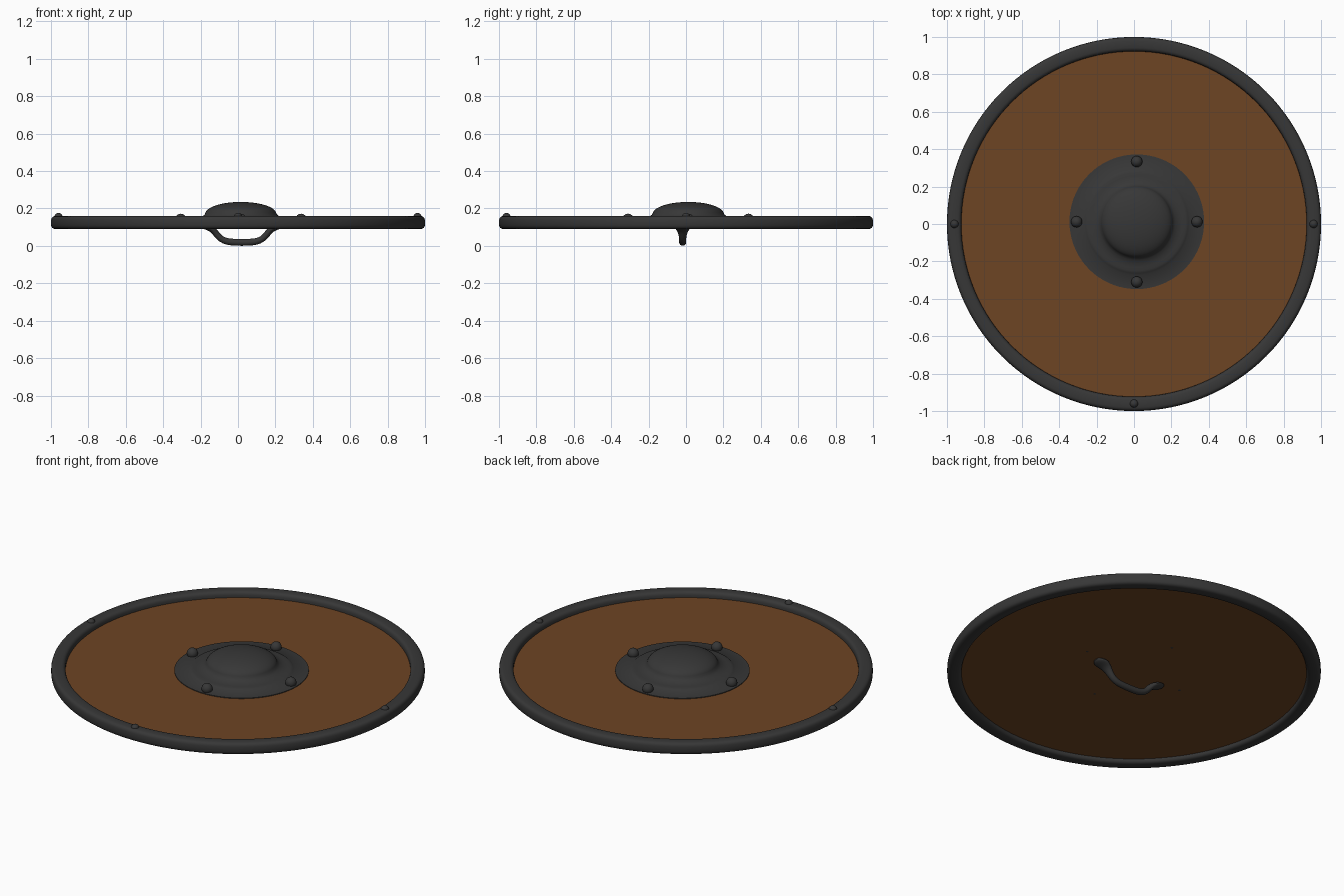
import bpy, bmesh, math
from mathutils import Vector

if "Cube" in bpy.data.objects:
    bpy.data.objects.remove(bpy.data.objects["Cube"])


def material(name, rgb):
    m = bpy.data.materials.new(name)
    m.diffuse_color = (*rgb, 1)
    m.use_nodes = True
    m.node_tree.nodes["Principled BSDF"].inputs["Base Color"].default_value = m.diffuse_color
    return m


WOOD = material("brown_wood", (0.155, 0.058, 0.017))
IRON = material("dark_iron", (0.038, 0.038, 0.038))


def make(name, bm, mat, smooth=True):
    bmesh.ops.recalc_face_normals(bm, faces=bm.faces)
    me = bpy.data.meshes.new(name)
    bm.to_mesh(me)
    bm.free()
    ob = bpy.data.objects.new(name, me)
    bpy.context.collection.objects.link(ob)
    me.materials.append(mat)
    if smooth:
        bpy.ops.object.select_all(action='DESELECT')
        ob.select_set(True)
        bpy.context.view_layer.objects.active = ob
        bpy.ops.object.shade_smooth_by_angle(angle=math.radians(40))
    return ob


def bridge(bm, rings, closed_path=False):
    n = len(rings[0])
    count = len(rings) if closed_path else len(rings) - 1
    for i in range(count):
        a, b = rings[i], rings[(i + 1) % len(rings)]
        for j in range(n):
            k = (j + 1) % n
            bm.faces.new((a[j], a[k], b[k], b[j]))


def lathe(name, profile, mat, seg=96, centre=(0, 0), closed=False):
    """Revolve (radius, z) points about the vertical axis."""
    bm = bmesh.new()
    rings = []
    for r, z in profile:
        rings.append([bm.verts.new((centre[0] + r * math.cos(2 * math.pi * i / seg),
                                    centre[1] + r * math.sin(2 * math.pi * i / seg), z))
                      for i in range(seg)])
    bridge(bm, rings, closed)
    if not closed:
        bm.faces.new(rings[0])
        bm.faces.new(rings[-1])
    return make(name, bm, mat)


def sphere(name, loc, r):
    bm = bmesh.new()
    bmesh.ops.create_uvsphere(bm, u_segments=20, v_segments=12, radius=r)
    bmesh.ops.translate(bm, verts=bm.verts, vec=loc)
    return make(name, bm, IRON)


# wooden board
lathe("board", [(0.94, 0.113), (0.94, 0.126)], WOOD, 128)

# rounded metal rim: squarish oval section
section = []
for i in range(24):
    a = 2 * math.pi * i / 24
    c, s = math.cos(a), math.sin(a)
    section.append((0.9615 + 0.0385 * math.copysign(abs(c) ** 0.55, c),
                    0.125 + 0.035 * math.copysign(abs(s) ** 0.65, s)))
lathe("rim", section, IRON, 128, closed=True)

# central boss: flat flange, shallow flare and dome
C = (0.015, 0.012)
boss = [(0.36, 0.122), (0.36, 0.130), (0.285, 0.133), (0.275, 0.141), (0.262, 0.145),
        (0.245, 0.146), (0.225, 0.150), (0.205, 0.158), (0.193, 0.168)]
for i in range(1, 12):
    a = math.pi / 2 * i / 12
    boss.append((0.190 * math.cos(a), 0.171 + 0.064 * math.sin(a)))
boss.append((0.004, 0.235))
lathe("boss", boss, IRON, 72, C)

# rivets on the boss flange and on the rim
for i in range(4):
    a = math.pi / 2 * i
    sphere("boss_rivet", (C[0] + 0.322 * math.cos(a), C[1] + 0.322 * math.sin(a), 0.142), 0.03)
for x, y in ((-0.96, 0), (0.96, 0), (0, -0.96)):
    sphere("rim_rivet", (x, y, 0.154), 0.022)

# grip handle: loft of ovals (x, z, half width, half thickness), mirrored
half = [(0.232, 0.112, 0.012, 0.006), (0.222, 0.106, 0.034, 0.010), (0.195, 0.102, 0.048, 0.014),
        (0.165, 0.094, 0.040, 0.017), (0.143, 0.074, 0.026, 0.018), (0.124, 0.048, 0.020, 0.018),
        (0.096, 0.027, 0.019, 0.018), (0.055, 0.019, 0.019, 0.019)]
path = half + [(0, 0.019, 0.019, 0.019)] + [(-p[0], *p[1:]) for p in reversed(half)]
bm = bmesh.new()
rings = []
for i, (x, z, w, t) in enumerate(path):
    p, q = path[max(i - 1, 0)], path[min(i + 1, len(path) - 1)]
    d = Vector((q[0] - p[0], 0, q[1] - p[1])).normalized()
    up = Vector((d.z, 0, -d.x))
    ring = []
    for j in range(14):
        a = 2 * math.pi * j / 14
        ring.append(bm.verts.new(Vector((x + 0.02, -0.018, z)) + up * t * math.sin(a)
                                 + Vector((0, 1, 0)) * w * math.cos(a)))
    rings.append(ring)
bridge(bm, rings)
bm.faces.new(rings[0])
bm.faces.new(rings[-1])
handle = make("handle", bm, IRON)
sub = handle.modifiers.new("smooth", 'SUBSURF')
sub.levels = sub.render_levels = 1
